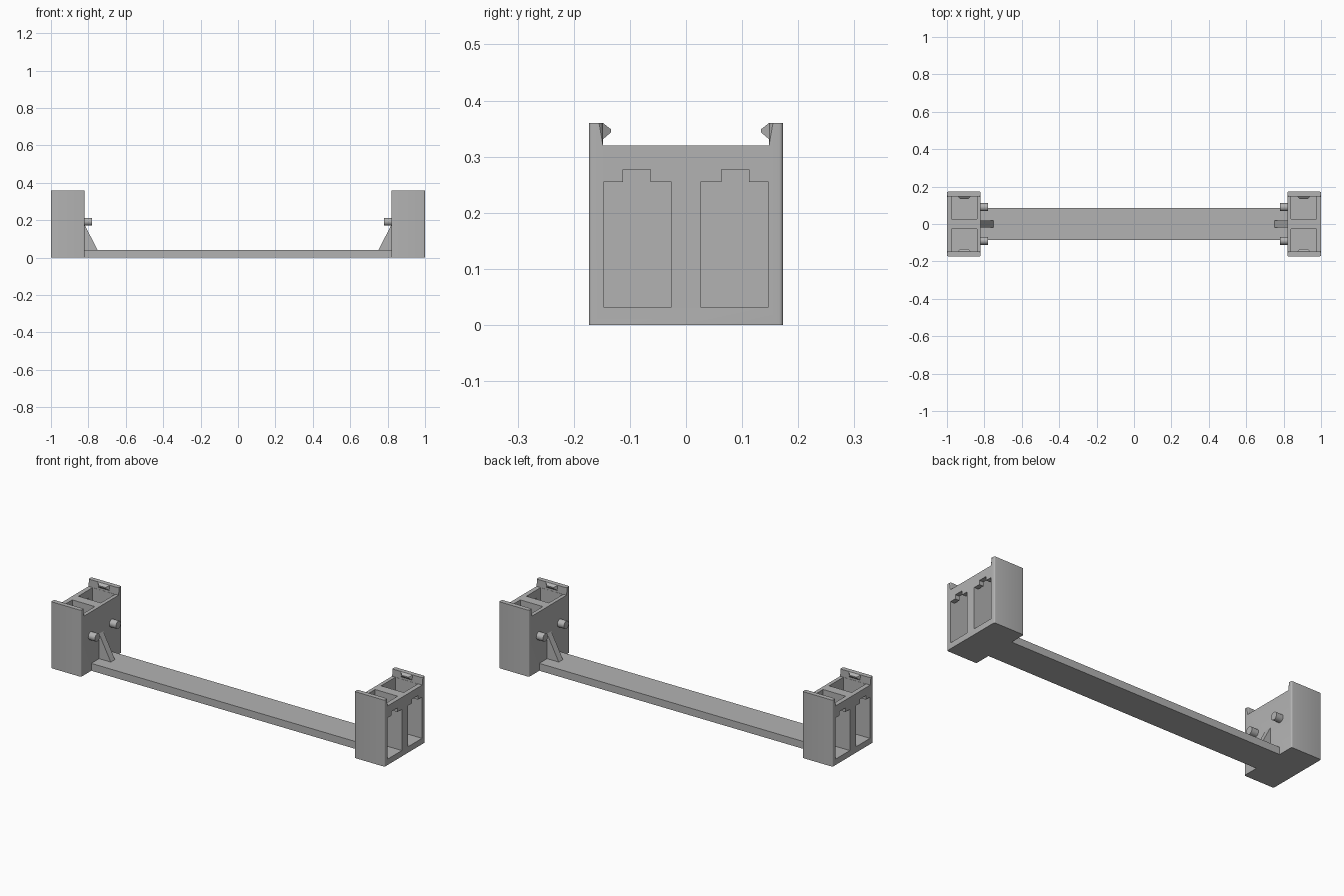
import bpy
import bmesh

old = bpy.data.objects.get("Cube")
if old:
    bpy.data.objects.remove(old)

grey = bpy.data.materials.new("plain grey")
grey.use_nodes = True
COLOUR = (0.45, 0.45, 0.45, 1)
grey.diffuse_color = COLOUR
grey.node_tree.nodes["Principled BSDF"].inputs["Base Color"].default_value = COLOUR

HALF, WALL = 0.173, 0.148           # block half width, inside of side wall
INNER, OUTER = 0.82, 1.0            # block extent along x
DECK, TOP = 0.32, 0.36


def prism(name, profile, axis, lo, hi, round_vertical=0):
    """Extrude a closed 2D profile along an axis from lo to hi."""
    def place(a, b, t):
        return {"x": (t, a, b), "y": (a, t, b), "z": (a, b, t)}[axis]
    bm = bmesh.new()
    low = [bm.verts.new(place(a, b, lo)) for a, b in profile]
    high = [bm.verts.new(place(a, b, hi)) for a, b in profile]
    bm.faces.new(low)
    bm.faces.new(high)
    for i in range(len(low)):
        j = (i + 1) % len(low)
        bm.faces.new((low[i], low[j], high[j], high[i]))
    bmesh.ops.recalc_face_normals(bm, faces=bm.faces)
    if round_vertical:
        edges = [e for e in bm.edges
                 if abs(e.verts[0].co.z - e.verts[1].co.z) > 0.01
                 and abs(e.verts[0].co.x - e.verts[1].co.x) < 0.001]
        bmesh.ops.bevel(bm, geom=edges, offset=round_vertical,
                        segments=4, profile=0.5, affect="EDGES")
    mesh = bpy.data.meshes.new(name)
    bm.to_mesh(mesh)
    bm.free()
    obj = bpy.data.objects.new(name, mesh)
    bpy.context.collection.objects.link(obj)
    mesh.materials.append(grey)
    return obj


def rect(a0, a1, b0, b1):
    return [(a0, b0), (a1, b0), (a1, b1), (a0, b1)]


def activate(obj):
    bpy.ops.object.select_all(action="DESELECT")
    obj.select_set(True)
    bpy.context.view_layer.objects.active = obj


def cut(obj, cutter):
    cutter.hide_render = True
    mod = obj.modifiers.new("cut", "BOOLEAN")
    mod.operation, mod.solver, mod.object = "DIFFERENCE", "EXACT", cutter
    activate(obj)
    bpy.ops.object.modifier_apply(modifier=mod.name)
    bpy.data.objects.remove(cutter)


def mirror(obj, x=True, y=False):
    mod = obj.modifiers.new("mirror", "MIRROR")
    mod.use_axis = (x, y, False)
    mod.use_mirror_merge = False
    activate(obj)
    bpy.ops.object.modifier_apply(modifier=mod.name)


# End blocks: U-shaped outline with raised side walls
outline = [(-HALF, 0), (HALF, 0), (HALF, TOP), (WALL, TOP), (WALL, DECK),
           (-WALL, DECK), (-WALL, TOP), (-HALF, TOP)]
block = prism("end_blocks", outline, "x", INNER, OUTER, 0.007)

# Two open pockets per block, each with a notched window in the outer wall
window = [(0.026, 0.032), (0.147, 0.032), (0.147, 0.255), (0.112, 0.255),
          (0.112, 0.277), (0.063, 0.277), (0.063, 0.255), (0.026, 0.255)]
for s in (-1, 1):
    y0, y1 = sorted((s * 0.026, s * 0.147))
    cut(block, prism("pocket_cutter", rect(0.84, 0.975, y0, y1), "z", 0.032, 0.4))
    cut(block, prism("window_cutter", [(s * y, z) for y, z in window],
                     "x", 0.95, 1.1))
mirror(block)
activate(block)
bpy.ops.object.shade_smooth_by_angle(angle=0.6)

# Snap nubs on the inside of the raised walls, tapering to the tip
nub = prism("snap_nubs", [(WALL + 0.004, 0.36), (WALL, 0.36), (0.134, 0.349),
                          (0.134, 0.343), (WALL, 0.331), (WALL + 0.004, 0.331)],
            "x", 0.873, 0.943)
for v in nub.data.vertices:
    if v.co.y < 0.14:
        v.co.x += 0.014 if v.co.x < 0.9 else -0.014
mirror(nub, y=True)

# Crossbar joining the blocks
prism("crossbar", rect(-0.085, 0.085, 0, 0.04), "x", -INNER, INNER)

# Gusset fins bracing the blocks on the crossbar
gusset = prism("gussets", [(INNER, 0.04), (0.75, 0.04), (INNER, 0.175)],
               "y", -0.018, 0.018)
mirror(gusset)

# Round pegs on the inner faces
bpy.ops.mesh.primitive_cylinder_add(vertices=32, radius=0.021, depth=0.05,
                                    rotation=(0, 1.5708, 0), location=(0.805, 0.09, 0.192))
pegs = bpy.context.object
pegs.name = "pegs"
pegs.data.materials.append(grey)
bpy.ops.object.transform_apply(location=True, rotation=True, scale=True)
mirror(pegs, y=True)
bpy.ops.object.shade_smooth_by_angle(angle=0.6)
